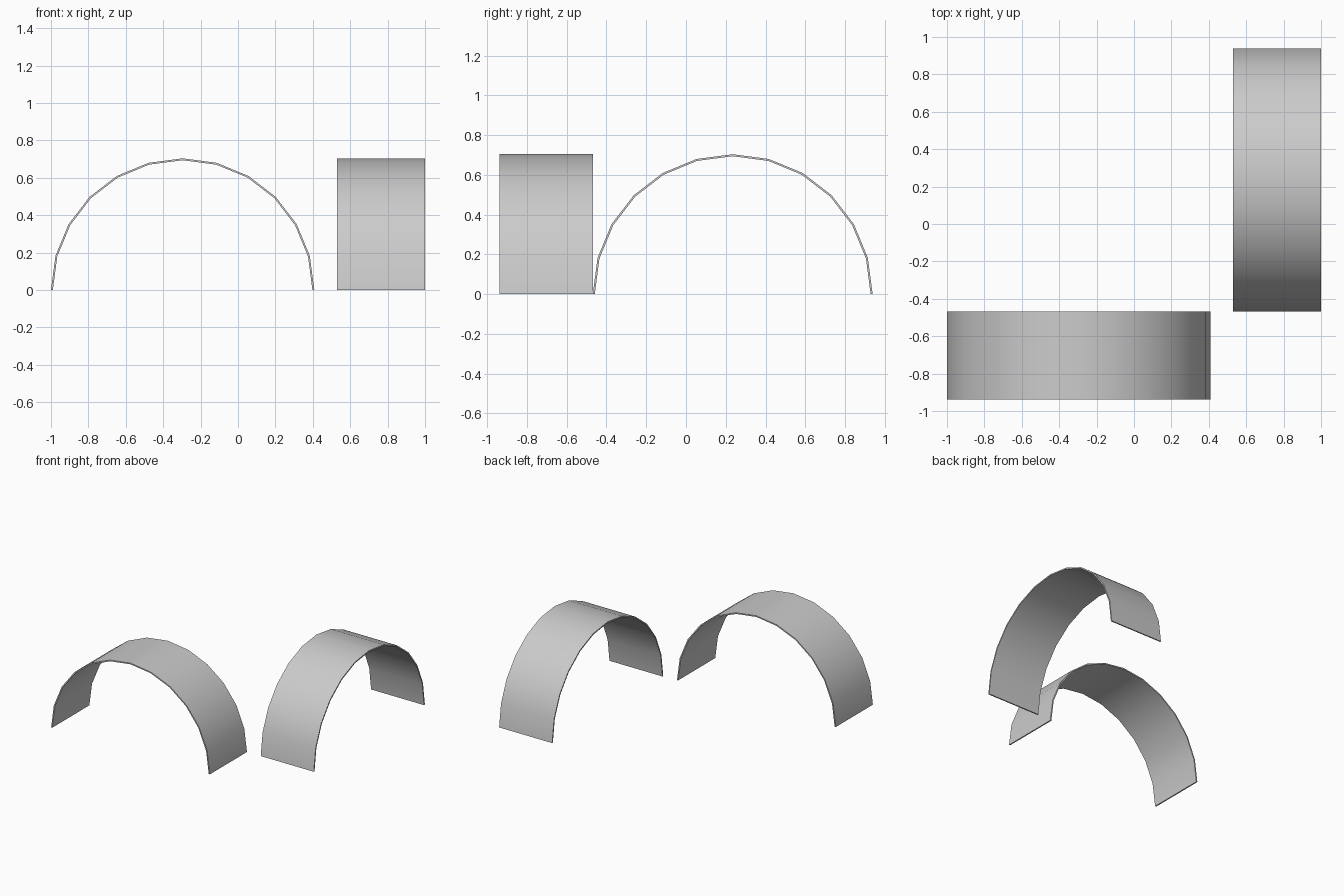
import bpy, bmesh, math

if "Cube" in bpy.data.objects:
    bpy.data.objects.remove(bpy.data.objects["Cube"])

RADIUS, THICK, WIDTH, SEGMENTS = 0.704, 0.010, 0.47, 12


def make_arch(name, centre, turn):
    """Thin half-round band, spanning local x and extruded along local y."""
    bm = bmesh.new()
    rings = []
    for i in range(SEGMENTS + 1):
        a = math.pi * i / SEGMENTS
        ring = []
        for r, y in ((RADIUS, -1), (RADIUS, 1), (RADIUS - THICK, 1), (RADIUS - THICK, -1)):
            ring.append(bm.verts.new((r * math.cos(a), y * WIDTH / 2, r * math.sin(a))))
        rings.append(ring)
    for a, b in zip(rings, rings[1:]):
        for k in range(4):
            n = (k + 1) % 4
            bm.faces.new((a[k], a[n], b[n], b[k]))
    # Feet
    bm.faces.new(rings[0])
    bm.faces.new(rings[-1])
    bmesh.ops.recalc_face_normals(bm, faces=bm.faces)
    mesh = bpy.data.meshes.new(name)
    bm.to_mesh(mesh)
    bm.free()
    obj = bpy.data.objects.new(name, mesh)
    obj.location = (*centre, 0)
    obj.rotation_euler.z = turn
    bpy.context.collection.objects.link(obj)
    bpy.ops.object.select_all(action='DESELECT')
    obj.select_set(True)
    bpy.context.view_layer.objects.active = obj
    bpy.ops.object.shade_smooth_by_angle(angle=math.radians(30))


# Front arch spans left to right, side arch spans front to back
make_arch("front_arch", (-0.296, -0.704), 0)
make_arch("side_arch", (0.765, 0.235), math.pi / 2)
